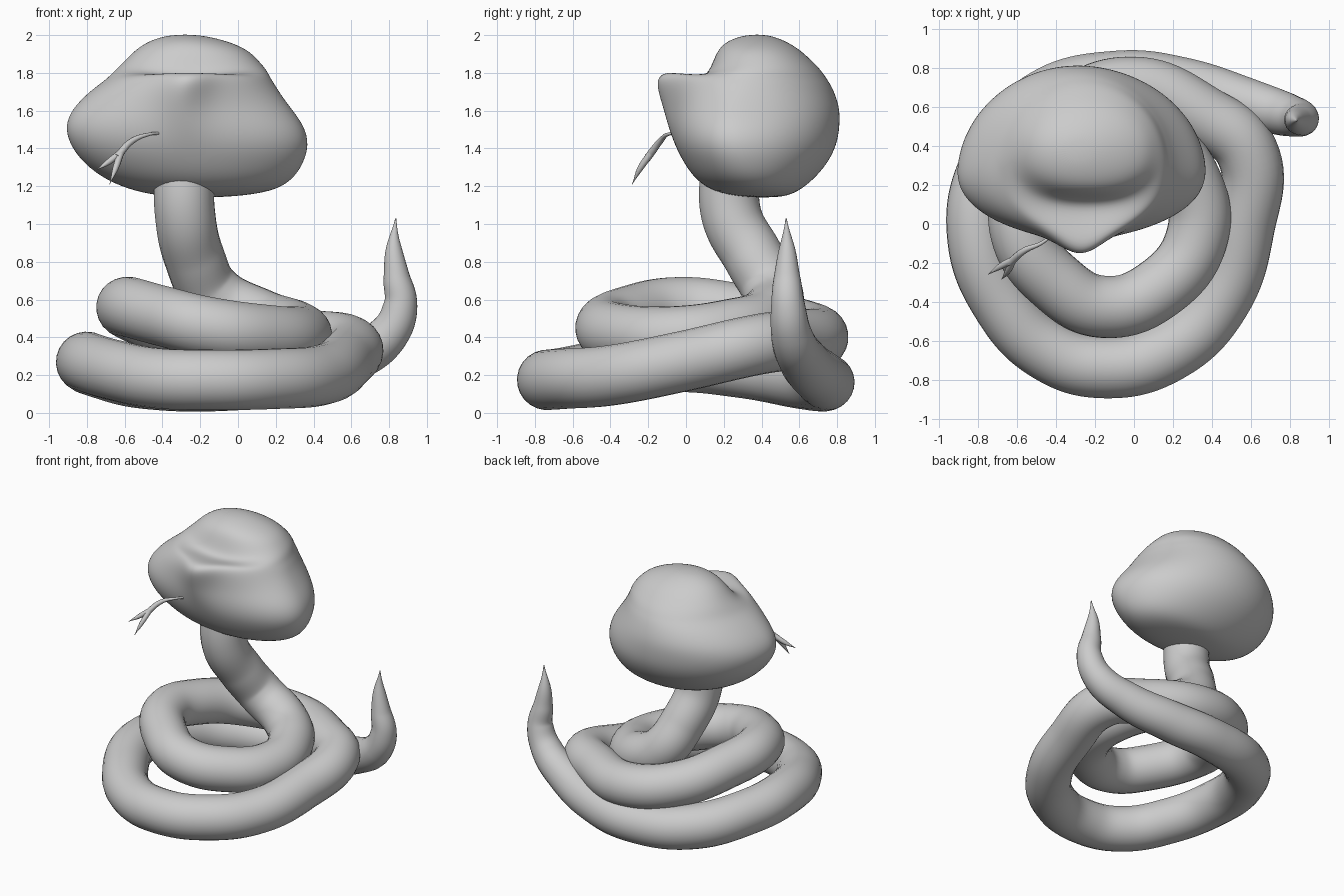
import bpy, bmesh, math


def tube(name, pts, sides=6):
    """Smooth round tube through (x, y, z, radius) points."""
    cu = bpy.data.curves.new(name, 'CURVE')
    cu.dimensions = '3D'
    cu.bevel_depth = 1.0
    cu.bevel_resolution = sides
    cu.resolution_u = 12
    cu.use_fill_caps = True
    sp = cu.splines.new('BEZIER')
    sp.radius_interpolation = 'CARDINAL'
    sp.bezier_points.add(len(pts) - 1)
    for bp, (x, y, z, r) in zip(sp.bezier_points, pts):
        bp.co = (x, y, z)
        bp.radius = r
        bp.handle_left_type = bp.handle_right_type = 'AUTO'
    ob = bpy.data.objects.new(name, cu)
    bpy.context.collection.objects.link(ob)
    bpy.ops.object.select_all(action='DESELECT')
    ob.select_set(True)
    bpy.context.view_layer.objects.active = ob
    bpy.ops.object.convert(target='MESH')
    bpy.ops.object.shade_smooth()
    return bpy.context.object


# Coiled body: tail tip, lower coil, upper coil, neck
R = 0.16
tube("body", [
    (0.835, 0.53, 1.03, 0.003), (0.825, 0.535, 0.88, 0.04),
    (0.84, 0.535, 0.72, 0.07), (0.86, 0.54, 0.57, 0.09),
    (0.79, 0.56, 0.41, 0.11), (0.58, 0.62, 0.28, 0.13),
    (0.25, 0.71, 0.19, 0.145), (-0.08, 0.74, 0.16, 0.15),
    (-0.48, 0.62, 0.18, R), (-0.74, 0.29, 0.24, R),
    (-0.80, -0.06, 0.27, R), (-0.67, -0.41, 0.23, R),
    (-0.44, -0.65, 0.185, R), (-0.15, -0.735, 0.175, R),
    (0.18, -0.65, 0.18, R), (0.44, -0.39, 0.20, R),
    (0.56, -0.03, 0.27, R), (0.58, 0.37, 0.36, R),
    (0.36, 0.55, 0.385, R), (0.0, 0.70, 0.40, R),
    (-0.33, 0.58, 0.45, R), (-0.54, 0.25, 0.53, R),
    (-0.58, -0.04, 0.56, R), (-0.39, -0.31, 0.51, R),
    (-0.16, -0.425, 0.455, R), (0.13, -0.33, 0.415, R),
    (0.325, -0.06, 0.405, R), (0.29, 0.22, 0.44, R),
    (0.11, 0.42, 0.50, R), (-0.13, 0.46, 0.63, R),
    (-0.23, 0.36, 0.82, R), (-0.28, 0.24, 1.05, R),
    (-0.285, 0.24, 1.35, R)], sides=10)

# Head rings: back z, front z, left x, right x, front y, widest y, back y, front power, snout tip
rings = [
    (1.145, 1.145, -0.38, -0.02, 0.28, 0.40, 0.52, 2.0, 0),
    (1.17, 1.17, -0.54, 0.18, 0.15, 0.36, 0.59, 2.0, 0),
    (1.23, 1.23, -0.70, 0.29, 0.055, 0.32, 0.67, 2.0, 0),
    (1.32, 1.32, -0.82, 0.35, -0.01, 0.28, 0.75, 2.0, 0),
    (1.42, 1.42, -0.895, 0.38, -0.06, 0.25, 0.80, 2.0, 0),
    (1.52, 1.52, -0.92, 0.355, -0.08, 0.24, 0.815, 1.9, 0.015),
    (1.61, 1.61, -0.88, 0.285, -0.085, 0.25, 0.815, 1.8, 0.035),
    (1.69, 1.70, -0.80, 0.225, -0.09, 0.27, 0.79, 1.8, 0.06),
    (1.74, 1.77, -0.735, 0.195, -0.085, 0.29, 0.765, 1.8, 0.075),
    (1.77, 1.81, -0.695, 0.175, -0.05, 0.31, 0.745, 1.9, 0.06),
    (1.80, 1.785, -0.665, 0.16, 0.035, 0.33, 0.725, 2.1, 0.02),
    (1.83, 1.775, -0.635, 0.14, 0.105, 0.36, 0.70, 2.3, 0),
    (1.87, 1.85, -0.595, 0.105, 0.14, 0.38, 0.66, 2.3, 0),
    (1.925, 1.925, -0.54, 0.05, 0.17, 0.38, 0.60, 2.2, 0),
    (1.97, 1.97, -0.47, -0.06, 0.22, 0.38, 0.525, 2.0, 0),
    (1.997, 1.997, -0.38, -0.18, 0.30, 0.38, 0.45, 2.0, 0)]
N = 48
bm = bmesh.new()
loops = []
for zb, zf, xl, xr, yf, ym, yb, n, tip in rings:
    loop = []
    for i in range(N):
        a = 2 * math.pi * i / N
        c, s = math.cos(a), math.sin(a)
        depth, p = (yb - ym, 2.0) if s > 0 else (ym - yf, n)
        w = (xr - xl) / 2
        r = (abs(c / w) ** p + abs(s / depth) ** p) ** (-1 / p)
        x, y = r * c, ym + r * s
        if s < 0:
            y -= tip * math.exp(-(x / 0.13) ** 2)
        front = max(0, -s) ** 2      # brow dip only shows at the front
        loop.append(bm.verts.new(((xl + xr) / 2 + x, y, zb + (zf - zb) * front)))
    loops.append(loop)
for lo, hi in zip(loops, loops[1:]):
    for i in range(N):
        j = (i + 1) % N
        bm.faces.new((lo[i], lo[j], hi[j], hi[i]))
for loop, top in ((loops[0], (-0.21, 0.41, 1.14)), (loops[-1], (-0.28, 0.375, 2.003))):
    c = bm.verts.new(top)
    for i in range(N):
        bm.faces.new((loop[i], loop[(i + 1) % N], c))
bmesh.ops.recalc_face_normals(bm, faces=bm.faces)
for f in bm.faces:
    f.smooth = True
me = bpy.data.meshes.new("head")
bm.to_mesh(me)
bm.free()
head = bpy.data.objects.new("head", me)
bpy.context.collection.objects.link(head)
head.modifiers.new("smooth", 'SUBSURF').levels = 2
head.modifiers["smooth"].render_levels = 2

# Forked tongue: one stem and two tapering prongs
tube("tongue_stem", [
    (-0.38, -0.02, 1.48, 0.008), (-0.47, -0.095, 1.475, 0.009),
    (-0.56, -0.135, 1.44, 0.016), (-0.64, -0.20, 1.355, 0.02)], sides=3)
for i, (mid, end) in enumerate([((-0.69, -0.22, 1.325), (-0.75, -0.26, 1.285)),
                                ((-0.65, -0.245, 1.29), (-0.68, -0.285, 1.21))]):
    tube("tongue_prong_%d" % (i + 1), [
        (-0.62, -0.183, 1.378, 0.018), (*mid, 0.015), (*end, 0.001)], sides=3)
